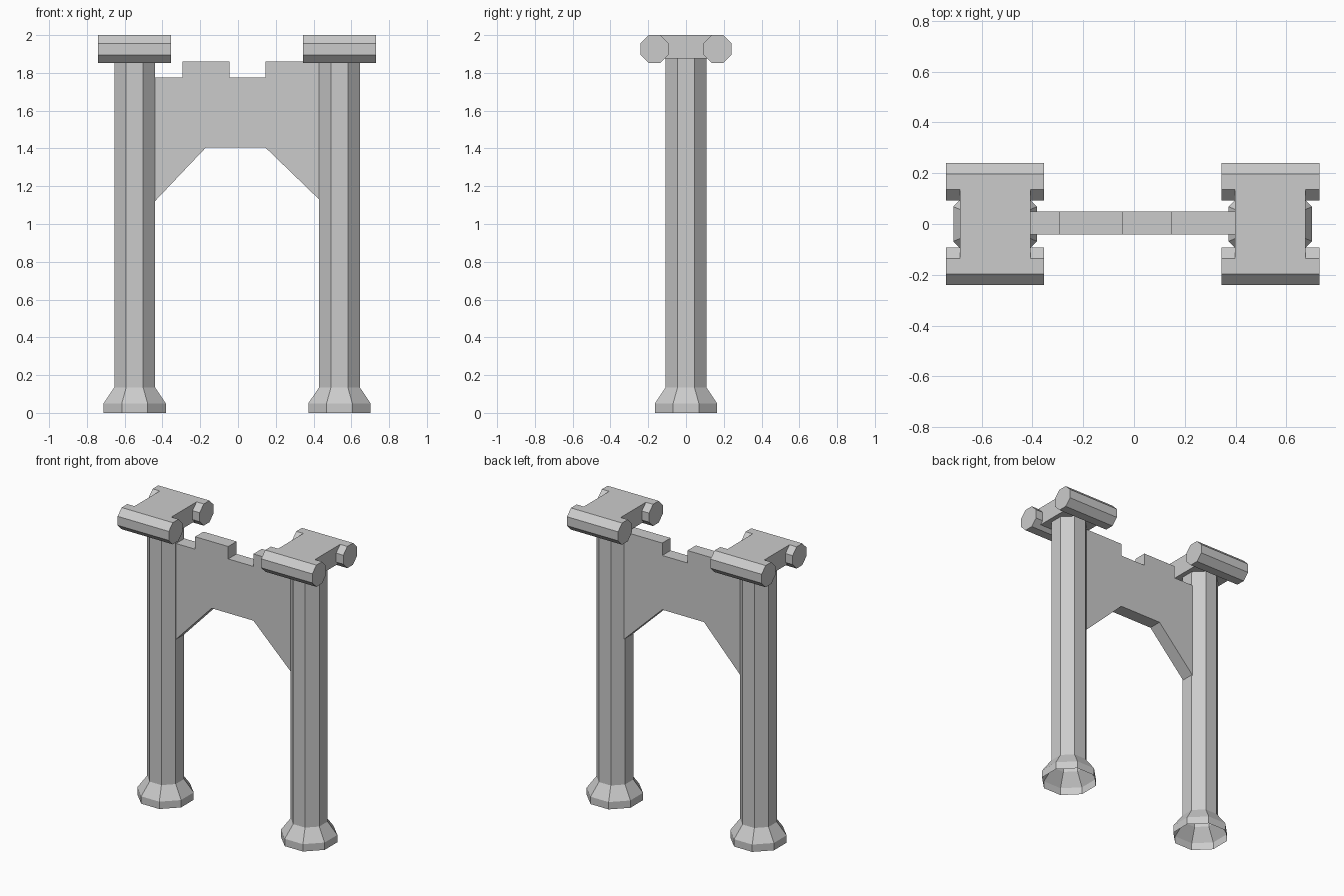
import bpy, bmesh, math

cube = bpy.data.objects.get("Cube")
if cube:
    bpy.data.objects.remove(cube, do_unlink=True)

stone = bpy.data.materials.new("grey_stone")
stone.use_nodes = True
GREY = (0.6, 0.6, 0.6, 1)
stone.diffuse_color = GREY
stone.node_tree.nodes["Principled BSDF"].inputs["Base Color"].default_value = GREY


def finish(name, bm):
    bmesh.ops.recalc_face_normals(bm, faces=bm.faces)
    mesh = bpy.data.meshes.new(name)
    bm.to_mesh(mesh)
    bm.free()
    mesh.materials.append(stone)
    obj = bpy.data.objects.new(name, mesh)
    bpy.context.collection.objects.link(obj)
    return obj


def octagon(apothem):
    """Corners of an octagon with flats facing both axes."""
    r = apothem / math.cos(math.pi / 8)
    return [(r * math.cos(a), r * math.sin(a))
            for a in (math.pi / 8 + i * math.pi / 4 for i in range(8))]


def pillar(name, x, profile):
    """Octagonal shell through (apothem, height) rings, open underneath."""
    bm = bmesh.new()
    rings = [[bm.verts.new((x + px, py, z)) for px, py in octagon(a)]
             for a, z in profile]
    for low, high in zip(rings, rings[1:]):
        for i in range(8):
            j = (i + 1) % 8
            bm.faces.new((low[i], low[j], high[j], high[i]))
    bm.faces.new(rings[-1])
    return finish(name, bm)


def prism(name, points, offset):
    """Closed solid: a flat outline pushed along an offset."""
    bm = bmesh.new()
    face = bm.faces.new([bm.verts.new(p) for p in points])
    moved = bmesh.ops.extrude_face_region(bm, geom=[face], use_keep_orig=True)
    verts = [g for g in moved["geom"] if isinstance(g, bmesh.types.BMVert)]
    bmesh.ops.translate(bm, vec=offset, verts=verts)
    return finish(name, bm)


for side, x in (("right", -0.547), ("left", 0.537)):
    # Column with its flared foot
    pillar(side + "_column", x,
           [(0.165, 0), (0.165, 0.05), (0.108, 0.135), (0.108, 1.88)])

    # Capital slab between the two rolls
    slab = [(x + sx * 0.139, sy * 0.16, 1.875)
            for sx, sy in ((-1, -1), (1, -1), (1, 1), (-1, 1))]
    prism(side + "_capital_slab", slab, (0, 0, 0.125))

    # Octagonal rolls at front and back
    for end, y in (("front", -0.167), ("back", 0.167)):
        roll = [(x - 0.193, y + py, 1.926 + pz) for py, pz in octagon(0.074)]
        prism(f"{side}_{end}_capital_roll", roll, (0.386, 0, 0))

# Notched wall with an angled arch, joining the columns
outline = [(-0.45, 1.11), (-0.17, 1.405), (0.145, 1.405), (0.44, 1.12),
           (0.44, 1.86), (0.145, 1.86), (0.145, 1.775), (-0.045, 1.775),
           (-0.045, 1.86), (-0.295, 1.86), (-0.295, 1.775), (-0.45, 1.775)]
prism("arch_wall", [(x, -0.041, z) for x, z in outline], (0, 0.09, 0))
